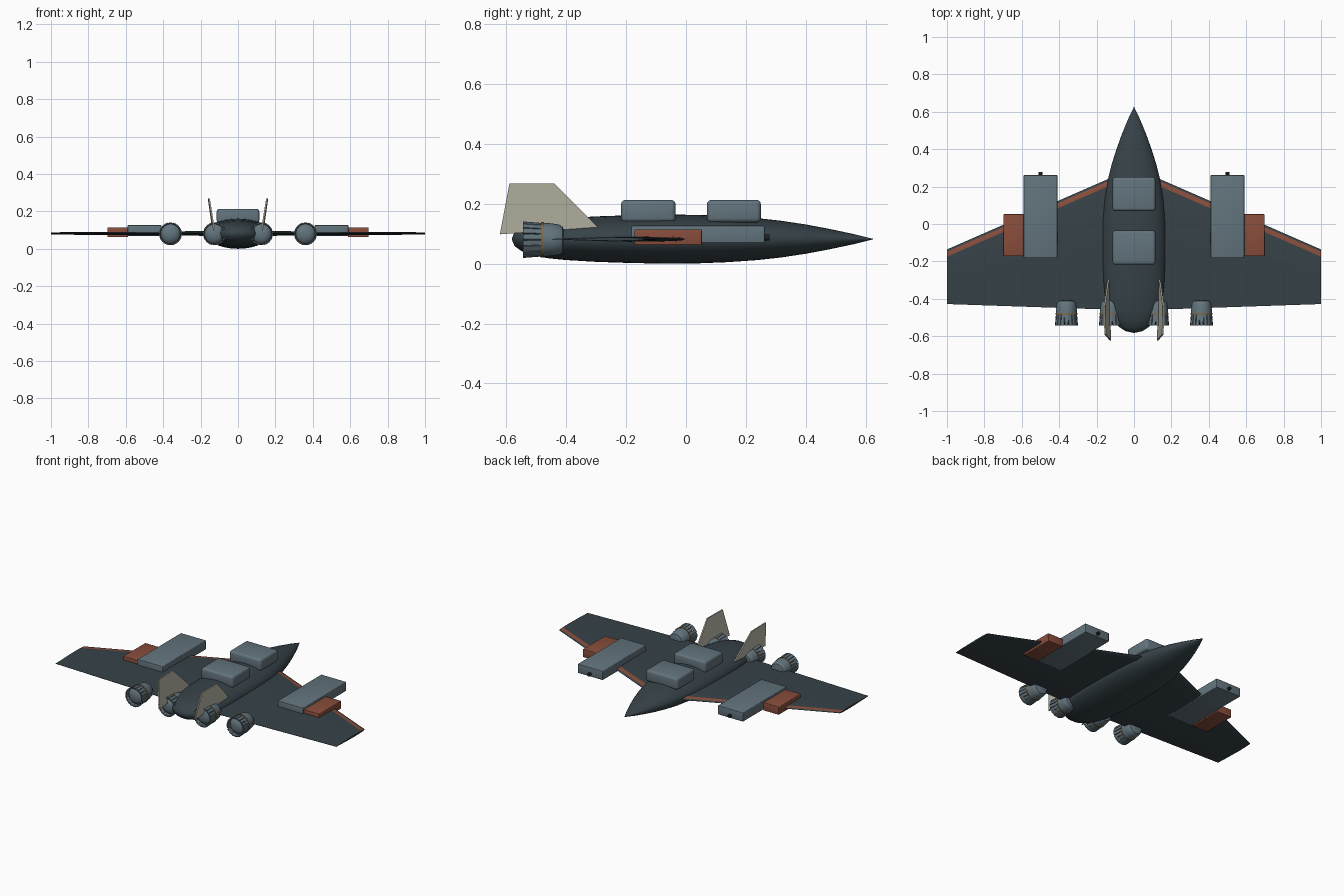
import bpy, bmesh, math
from mathutils import Matrix, Vector

if "Cube" in bpy.data.objects:
    bpy.data.objects.remove(bpy.data.objects["Cube"])


def material(name, rgb):
    m = bpy.data.materials.new(name)
    m.diffuse_color = (*rgb, 1)
    m.use_nodes = True
    m.node_tree.nodes["Principled BSDF"].inputs["Base Color"].default_value = m.diffuse_color
    return m


DARK = material("dark slate", (0.037, 0.055, 0.065))
STEEL = material("steel grey", (0.125, 0.175, 0.205))
RUST = material("rust orange", (0.25, 0.075, 0.045))
BEIGE = material("pale beige", (0.50, 0.49, 0.40))
TAN = material("dull bronze", (0.22, 0.14, 0.06))
BLACK = material("near black", (0.012, 0.015, 0.018))
ZC = 0.082  # height of the wing plane


def finish(bm, name, mats, smooth=None):
    bmesh.ops.recalc_face_normals(bm, faces=bm.faces)
    me = bpy.data.meshes.new(name)
    bm.to_mesh(me)
    bm.free()
    for m in mats:
        me.materials.append(m)
    ob = bpy.data.objects.new(name, me)
    bpy.context.collection.objects.link(ob)
    if smooth:
        bpy.ops.object.select_all(action='DESELECT')
        ob.select_set(True)
        bpy.context.view_layer.objects.active = ob
        bpy.ops.object.shade_smooth_by_angle(angle=math.radians(smooth))
    return ob


def loft(bm, rings, mat=0):
    """Skin closed rings of points and cap both ends."""
    vs = [[bm.verts.new(p) for p in r] for r in rings]
    n = len(vs[0])
    faces = []
    for a, b in zip(vs, vs[1:]):
        for i in range(n):
            faces.append((i, bm.faces.new((a[i], a[(i + 1) % n], b[(i + 1) % n], b[i]))))
    bm.faces.new(vs[0])
    bm.faces.new(vs[-1])
    for _, f in faces:
        f.material_index = mat
    return faces


def ring(y, rx, rz, cx, cz, n):
    return [(cx + rx * math.cos(2 * math.pi * i / n), y,
             cz + rz * math.sin(2 * math.pi * i / n)) for i in range(n)]


def box(name, x, y, z, mat, bevel):
    bm = bmesh.new()
    lo, hi = Vector((x[0], y[0], z[0])), Vector((x[1], y[1], z[1]))
    bmesh.ops.create_cube(bm, size=1, matrix=Matrix.Translation((lo + hi) / 2)
                          @ Matrix.Diagonal((*(hi - lo), 1)))
    bmesh.ops.bevel(bm, geom=bm.edges[:], offset=bevel, segments=3, profile=0.5, affect='EDGES')
    return finish(bm, name, [mat], 40)


# Fuselage: (y, half width, half height)
bm = bmesh.new()
PROFILE = [(0.625, 0.001, 0.001), (0.56, 0.032, 0.017), (0.48, 0.065, 0.034), (0.40, 0.094, 0.049),
           (0.32, 0.119, 0.061), (0.24, 0.139, 0.070), (0.14, 0.157, 0.077), (0.04, 0.166, 0.081),
           (-0.06, 0.169, 0.082), (-0.18, 0.168, 0.080), (-0.30, 0.164, 0.076), (-0.40, 0.154, 0.070),
           (-0.46, 0.140, 0.064), (-0.51, 0.115, 0.055), (-0.55, 0.080, 0.040), (-0.573, 0.045, 0.023),
           (-0.582, 0.003, 0.002)]
loft(bm, [ring(y, rx, rz, 0, ZC, 40) for y, rx, rz in PROFILE])
finish(bm, "fuselage", [DARK], 50)

# Roof modules on the fuselage
for name, y in (("front_roof_module", (0.07, 0.25)), ("rear_roof_module", (-0.217, -0.035))):
    box(name, (-0.114, 0.114), y, (0.138, 0.213), STEEL, 0.014)


def wing_section(x):
    lead, trail = 0.301 - 0.437 * x, -0.462 + 0.034 * x
    chord = lead - trail
    t = 0.014 - 0.008 * x
    pts = [(0.012, 0.5), (0.039, 0.8), (0.36 * chord, 1.0), (0.7 * chord, 0.6), (chord, 0.08)]
    top = [(lead - d, ZC + h * t) for d, h in pts]
    bottom = [(lead - d, ZC - h * t) for d, h in reversed(pts)]
    return [(lead, ZC)] + top + bottom


def engine(name, cx):
    bm = bmesh.new()
    n = 32
    # casing with domed front, recessed domed rear
    body = [(-0.408, 0.030), (-0.412, 0.043), (-0.422, 0.050), (-0.445, 0.054), (-0.478, 0.057),
            (-0.483, 0.053), (-0.520, 0.052), (-0.532, 0.042), (-0.539, 0.024), (-0.541, 0.004)]
    loft(bm, [ring(y, r, r, cx, ZC - 0.002, n) for y, r in body])
    # bronze band
    loft(bm, [ring(y, r, r, cx, ZC - 0.002, n) for y, r in
              ((-0.477, 0.05), (-0.477, 0.0595), (-0.484, 0.0595), (-0.484, 0.05))], 1)
    # nozzle petals
    for i in range(18):
        rot = Matrix.Translation((cx, 0, ZC - 0.002)) @ Matrix.Rotation(2 * math.pi * i / 18, 4, 'Y')
        petal = []
        for y, r0, r1, w in ((-0.482, 0.050, 0.056, 0.0080), (-0.544, 0.054, 0.061, 0.0088)):
            petal.append([rot @ Vector(p) for p in
                          ((-w, y, r0), (w, y, r0), (w, y, r1), (-w, y, r1))])
        loft(bm, petal)
    finish(bm, name, [STEEL, TAN], 35)


for side, s in (("left", -1), ("right", 1)):
    # Wing with the painted strip on the upper leading edge
    bm = bmesh.new()
    faces = loft(bm, [[(s * x, y, z) for x, y, z in
                       [(x, *p) for p in wing_section(x)]] for x in (0.05, 0.41, 0.70, 1.0)])
    for i, f in faces:
        if i == 1:
            f.material_index = 1
    finish(bm, side + "_wing", [DARK, RUST], 30)

    # Wing pods
    def span(a, b):
        return sorted((s * a, s * b))
    box(side + "_wing_pod", span(0.41, 0.59), (-0.182, 0.262), (0.069, 0.127), STEEL, 0.004)
    box(side + "_outer_pod", span(0.588, 0.698), (-0.172, 0.053), (0.062, 0.114), RUST, 0.004)

    # Pod sensor at the nose of the wing pod
    bm = bmesh.new()
    loft(bm, [ring(y, 0.010, 0.010, s * 0.5, 0.087, 16) for y in (0.25, 0.279)])
    finish(bm, side + "_pod_sensor", [BLACK], 40)

    # Tail fin, leaning outwards
    bm = bmesh.new()
    outline = [(-0.622, 0.098), (-0.59, 0.268), (-0.44, 0.268), (-0.295, 0.122)]
    loft(bm, [[(s * (0.127 + 0.16 * (z - 0.098) + 0.02 * (y + 0.6) + d), y, z) for y, z in outline]
              for d in (-0.004, 0.004)])
    finish(bm, side + "_tail_fin", [BEIGE])

    engine(side + "_inner_engine", s * 0.126)
    engine(side + "_outer_engine", s * 0.361)
